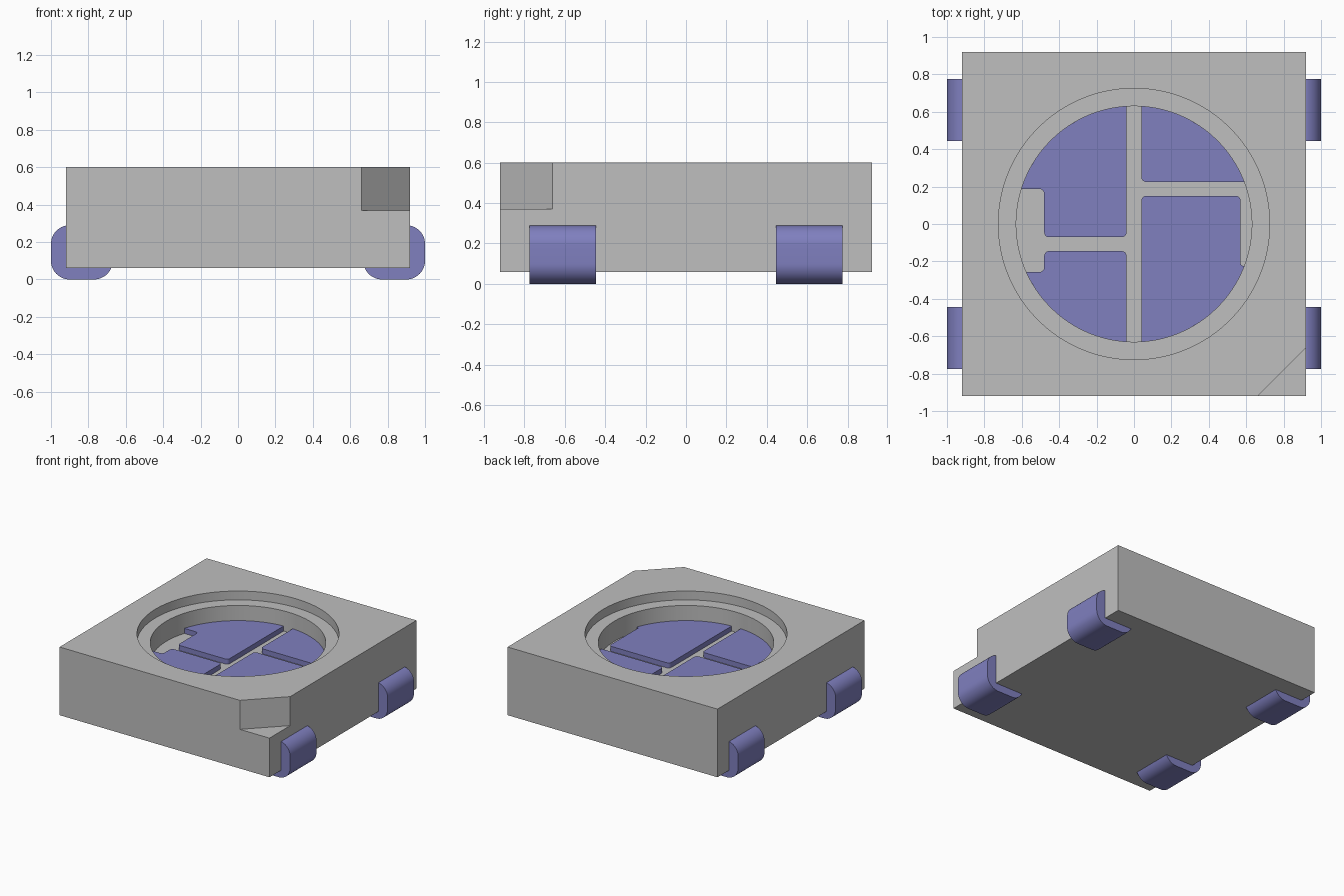
import bpy
import bmesh
import math
from mathutils import Vector

old = bpy.data.objects.get("Cube")
if old:
    bpy.data.objects.remove(old, do_unlink=True)

BODY, Z_LOW, Z_TOP = 0.92, 0.06, 0.60   # housing half width, underside, top
R_RIM, Z_RIM = 0.725, 0.53              # shallow step around the well
R_WELL, Z_WELL = 0.63, 0.37             # well and its floor


def material(name, rgb):
    m = bpy.data.materials.new(name)
    m.use_nodes = True
    m.diffuse_color = (*rgb, 1)
    bsdf = next(n for n in m.node_tree.nodes if n.type == 'BSDF_PRINCIPLED')
    bsdf.inputs["Base Color"].default_value = (*rgb, 1)
    return m


GREY = material("housing grey", (0.522, 0.522, 0.522))
BLUE = material("contact blue", (0.214, 0.214, 0.522))


def prism(name, outline, offset, mat):
    """Extrude a closed 3D outline along offset."""
    bm = bmesh.new()
    face = bm.faces.new([bm.verts.new(p) for p in outline])
    ext = bmesh.ops.extrude_face_region(bm, geom=[face])
    moved = [v for v in ext["geom"] if isinstance(v, bmesh.types.BMVert)]
    bmesh.ops.translate(bm, verts=moved, vec=offset)
    bmesh.ops.recalc_face_normals(bm, faces=bm.faces)
    mesh = bpy.data.meshes.new(name)
    bm.to_mesh(mesh)
    bm.free()
    mesh.materials.append(mat)
    obj = bpy.data.objects.new(name, mesh)
    bpy.context.collection.objects.link(obj)
    return obj


def select(obj):
    bpy.ops.object.select_all(action='DESELECT')
    obj.select_set(True)
    bpy.context.view_layer.objects.active = obj


def smooth(obj):
    select(obj)
    bpy.ops.object.shade_smooth_by_angle(angle=math.radians(30))


def arc(cx, cy, r, a0, a1, steps):
    """Points on an arc, angles in radians."""
    return [(cx + r * math.cos(a0 + (a1 - a0) * i / steps),
             cy + r * math.sin(a0 + (a1 - a0) * i / steps)) for i in range(steps + 1)]


def cut(obj, cutter):
    cutter.hide_render = True
    select(obj)
    mod = obj.modifiers.new("cut", 'BOOLEAN')
    mod.operation = 'DIFFERENCE'
    mod.solver = 'EXACT'
    mod.object = cutter
    bpy.ops.object.modifier_apply(modifier=mod.name)
    bpy.data.objects.remove(cutter, do_unlink=True)


# Housing with stepped round well and a notched corner
b = BODY
housing = prism("housing", [(-b, -b, Z_LOW), (b, -b, Z_LOW), (b, b, Z_LOW), (-b, b, Z_LOW)],
                (0, 0, Z_TOP - Z_LOW), GREY)
for radius, floor in ((R_RIM, Z_RIM), (R_WELL, Z_WELL)):
    ring = arc(0, 0, radius, 0, math.tau, 128)[:-1]
    cut(housing, prism("well_cutter", [(x, y, floor) for x, y in ring], (0, 0, 0.5), GREY))
notch = [(0.56, -1.02), (1.02, -1.02), (1.02, -0.56)]
cut(housing, prism("notch_cutter", [(x, y, Z_WELL) for x, y in notch], (0, 0, 0.5), GREY))
smooth(housing)


# Contact pads on the well floor
def rounded(points, r=0.025, steps=5):
    """Path with its inner corners rounded."""
    pts = [Vector(p) for p in points]
    out = [pts[0]]
    for prev, p, nxt in zip(pts, pts[1:], pts[2:]):
        d0, d1 = prev - p, nxt - p
        k = min(r, 0.9 * d0.length, 0.9 * d1.length)
        u, v = d0.normalized() * k, d1.normalized() * k
        centre = p + u + v
        for i in range(steps + 1):
            t = math.pi / 2 * i / steps
            out.append(centre - v * math.cos(t) - u * math.sin(t))
    return out + [pts[-1]]


def chord(d):
    return math.sqrt(R_WELL ** 2 - d ** 2)


def pad(name, path):
    """Close a path whose ends lie on the well wall with an arc of that wall."""
    (x0, y0), (x1, y1) = path[0], path[-1]
    a0, a1 = math.atan2(y1, x1), math.atan2(y0, x0)
    a1 = a0 + (a1 - a0 + math.pi) % math.tau - math.pi
    outline = [tuple(p) for p in rounded(path)] + arc(0, 0, R_WELL, a0, a1, 32)[1:-1]
    prism(name, [(x, y, Z_WELL - 0.005) for x, y in outline], (0, 0, 0.045), BLUE)


g = 0.04
pad("pad_back_right", [(-g, chord(g)), (-g, -0.07), (-0.48, -0.07),
                       (-0.48, 0.187), (-chord(0.187), 0.187)])
pad("pad_front_right", [(-g, -chord(g)), (-g, -0.145), (-0.48, -0.145),
                        (-0.48, -0.257), (-chord(0.257), -0.257)])
pad("pad_back_left", [(chord(0.225), 0.225), (g, 0.225), (g, chord(g))])
pad("pad_front_left", [(chord(0.225), -0.225), (0.57, -0.225), (0.57, 0.15),
                       (g, 0.15), (g, -chord(g))])

# Bent leads wrapping from the side walls under the housing
r, h = 0.10, math.pi / 2
t = math.acos(0.02 / r)                  # where the top bend meets the wall
s = math.asin(0.04 / r)                  # where the foot meets the underside
profile = ([(0.915, 0.065), (0.915, 0.287)]
           + arc(0.90, 0.19, r, t, 0, 12)
           + arc(0.90, 0.10, r, 0, -h, 12)
           + arc(0.77, 0.10, r, -h, -math.pi + s, 10)
           + [(0.68, 0.065)])
for side, sx in (("left", 1), ("right", -1)):
    for end, y in (("front", -0.775), ("back", 0.445)):
        smooth(prism(f"lead_{end}_{side}", [(sx * x, y, z) for x, z in profile],
                     (0, 0.33, 0), BLUE))
